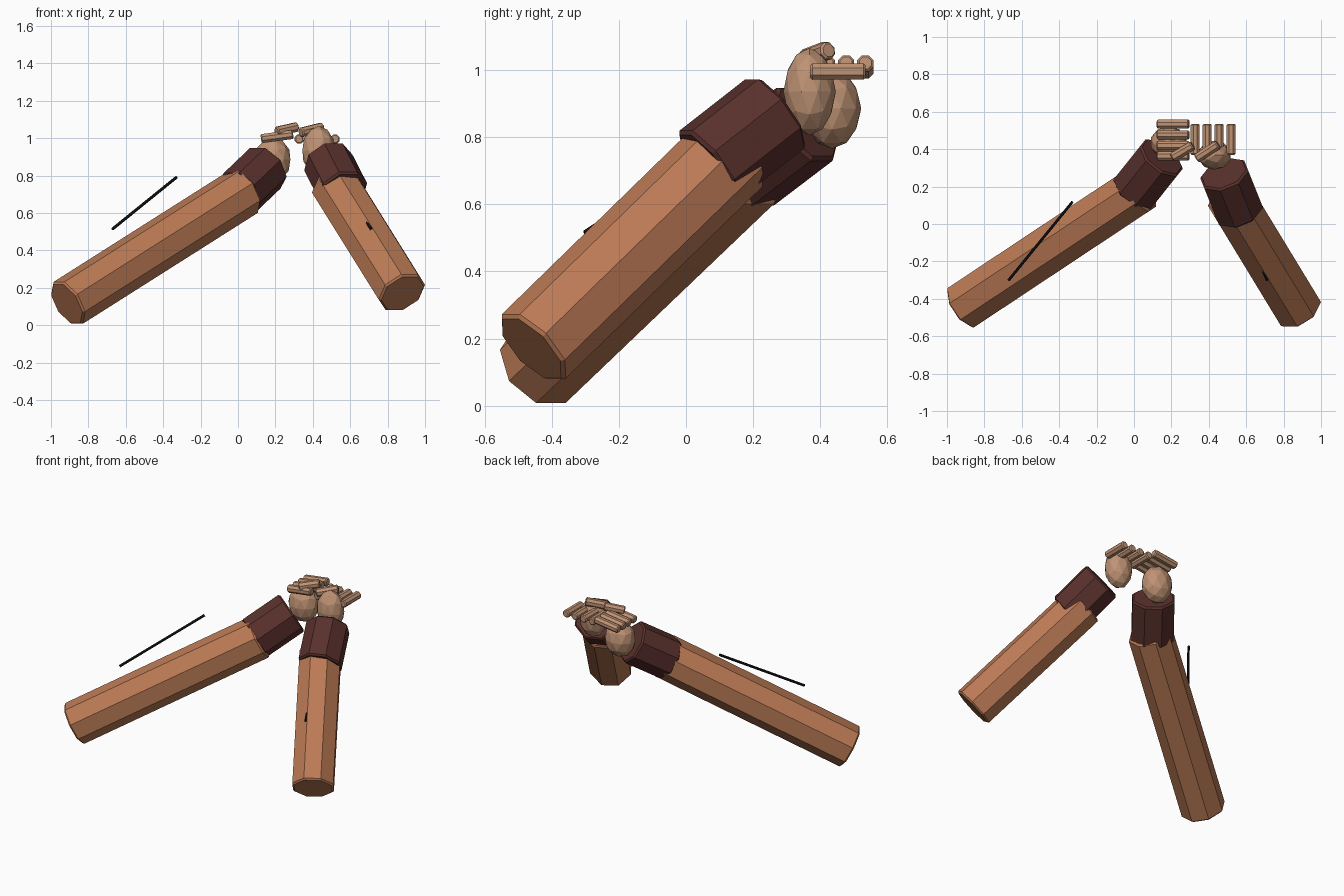
import bpy, math
from mathutils import Vector, Quaternion

if "Cube" in bpy.data.objects:
    bpy.data.objects.remove(bpy.data.objects["Cube"])


def material(name, rgb):
    m = bpy.data.materials.new(name)
    m.diffuse_color = (*rgb, 1)
    m.use_nodes = True
    m.node_tree.nodes["Principled BSDF"].inputs["Base Color"].default_value = m.diffuse_color
    return m


SLEEVE = material("sleeve_brown", (0.50, 0.195, 0.09))
CUFF = material("cuff_dark", (0.10, 0.03, 0.025))
SKIN = material("skin", (0.52, 0.29, 0.175))
BLACK = material("black", (0.012, 0.012, 0.014))


def rod(name, a, b, r, mat, bevel=0.0, sides=8):
    """Faceted bar from a to b, flat side up, with softened rims."""
    a, b = Vector(a), Vector(b)
    d = b - a
    bpy.ops.mesh.primitive_cylinder_add(vertices=sides, radius=r, depth=d.length,
                                        location=(a + b) / 2)
    o = bpy.context.object
    o.name = name
    o.rotation_mode = 'QUATERNION'
    o.rotation_quaternion = (d.to_track_quat('Z', 'Y')
                             @ Quaternion((0, 0, 1), math.pi / sides))
    o.data.materials.append(mat)
    if bevel:
        m = o.modifiers.new("rim", 'BEVEL')
        m.width = bevel
        m.segments = 1
        m.limit_method = 'ANGLE'
        m.angle_limit = math.radians(60)
    return o


def palm(name, loc, radii):
    bpy.ops.mesh.primitive_ico_sphere_add(subdivisions=2, radius=1, location=loc)
    o = bpy.context.object
    o.name = name
    o.scale = radii
    o.data.materials.append(SKIN)


# Sleeves
rod("left_sleeve", (-0.915, -0.44, 0.115), (0.035, 0.19, 0.717), 0.137, SLEEVE, 0.01)
rod("right_sleeve", (0.88, -0.46, 0.17), (0.515, 0.14, 0.755), 0.135, SLEEVE, 0.01)

# Cuffs
rod("left_cuff", (0.0, 0.172, 0.70), (0.15, 0.36, 0.843), 0.137, CUFF, 0.01)
rod("right_cuff", (0.564, 0.062, 0.711), (0.48, 0.272, 0.875), 0.137, CUFF, 0.01)

# Palms
palm("left_palm", (0.185, 0.435, 0.885), (0.10, 0.087, 0.12))
palm("right_palm", (0.43, 0.368, 0.935), (0.09, 0.078, 0.13))

# Fingers: left hand points along x, right hand along y
for i in range(4):
    y = 0.363 + 0.057 * i
    rod(f"left_finger_{i + 1}", (0.123, y, 0.997), (0.295, y, 1.02), 0.026, SKIN, 0.006)
    x = 0.327 + 0.064 * i
    rod(f"right_finger_{i + 1}", (x, 0.37, 0.995), (x, 0.535, 0.995), 0.026, SKIN, 0.006)

# Thumbs
rod("left_thumb", (0.205, 0.355, 1.035), (0.315, 0.42, 1.06), 0.027, SKIN, 0.006)
rod("right_thumb", (0.335, 0.35, 1.03), (0.45, 0.425, 1.058), 0.027, SKIN, 0.006)

# Thin dark seam rods; the right one is mostly buried in its sleeve
rod("left_seam", (-0.67, -0.30, 0.515), (-0.33, 0.117, 0.79), 0.008, BLACK)
rod("right_seam", (0.712, -0.30, 0.515), (0.52, 0.115, 0.79), 0.008, BLACK)
